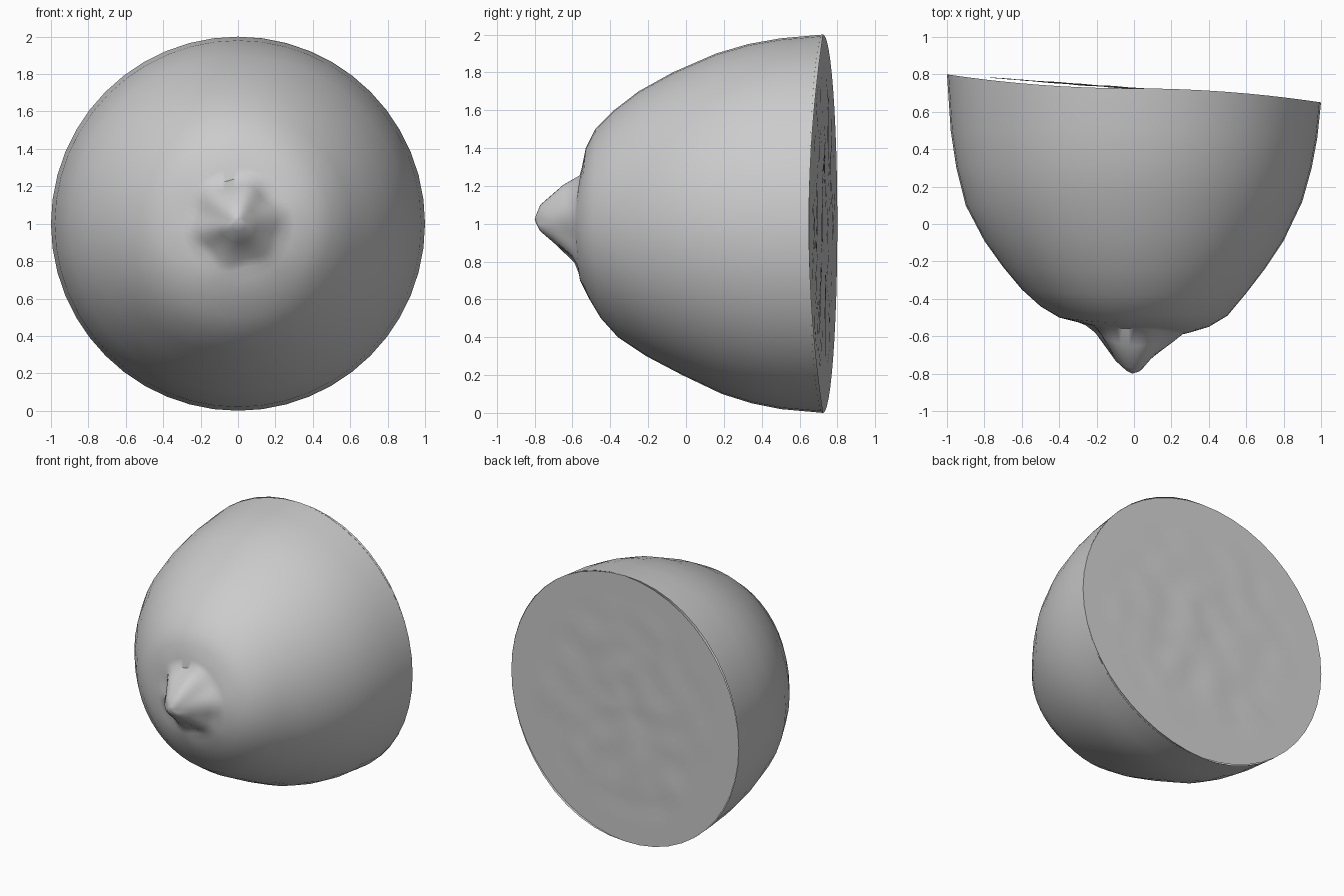
import bpy, bmesh, math
from mathutils import Vector, noise

old = bpy.data.objects.get("Cube")
if old:
    bpy.data.objects.remove(old, do_unlink=True)

SEGMENTS = 48
CENTRE_Z = 1.0

# Each ring: radius, then depth y toward +x, top, -x and bottom
RINGS = [
    (1.0, .65, .725, .8, .725),
    (.98, .46, .5, .5, .5),
    (.95, .3, .33, .3, .35),
    (.9, .12, .16, .1, .19),
    (.8, -.09, -.07, -.09, -.02),
    (.7, -.24, -.25, -.23, -.21),
    (.6, -.37, -.38, -.35, -.36),
    (.5, -.49, -.48, -.44, -.45),
    (.4, -.55, -.53, -.5, -.51),
    (.3, -.58, -.55, -.525, -.56),
    (.25, -.59, -.56, -.54, -.57),
    (.2, -.63, -.65, -.58, -.59),
    (.1, -.71, -.77, -.73, -.7),
    (.04, -.78, -.795, -.785, -.77),
]


def blend_depth(depths, angle):
    """Mix the four depths of a ring by direction."""
    right, top, left, bottom = depths
    c, s = math.cos(angle), math.sin(angle)
    return (right if c > 0 else left) * c * c + (top if s > 0 else bottom) * s * s


def cut_depth(x):
    """Slanted plane of the cut face."""
    return .725 - .075 * x


def add_ring(bm, radius, depth_at, bumpy=0):
    ring = []
    for i in range(SEGMENTS):
        a = 2 * math.pi * i / SEGMENTS
        # the tip has a slightly six-sided base
        r = radius * (1 + .06 * math.cos(6 * (a + .82))) if .15 < radius < .28 and not bumpy else radius
        x, z = r * math.cos(a), r * math.sin(a)
        y = depth_at(a, x) + bumpy * noise.noise(Vector((x * 5, z * 5, 0)))
        ring.append(bm.verts.new((x, y, CENTRE_Z + z)))
    return ring


def bridge(bm, a, b):
    for i in range(SEGMENTS):
        j = (i + 1) % SEGMENTS
        bm.faces.new((a[i], a[j], b[j], b[i]))


def close(bm, ring, point):
    tip = bm.verts.new(point)
    for i in range(SEGMENTS):
        bm.faces.new((ring[i], ring[(i + 1) % SEGMENTS], tip))


bm = bmesh.new()

# Rind with pointed tip
rows = [add_ring(bm, r, lambda a, x, d=d: blend_depth(d, a)) for r, *d in RINGS]
for outer, inner in zip(rows, rows[1:]):
    bridge(bm, outer, inner)
close(bm, rows[-1], (-.01, -.8, CENTRE_Z + .02))

# Flat, faintly uneven cut face
outer = add_ring(bm, 1.0, lambda a, x: cut_depth(x))
for step in range(14, 0, -1):
    bumps = .008 if step < 12 else 0
    inner = add_ring(bm, step / 15, lambda a, x: cut_depth(x), bumps)
    bridge(bm, outer, inner)
    outer = inner
close(bm, outer, (0, cut_depth(0), CENTRE_Z))

bmesh.ops.remove_doubles(bm, verts=bm.verts, dist=.0005)
bmesh.ops.recalc_face_normals(bm, faces=bm.faces)
mesh = bpy.data.meshes.new("halved_fruit")
bm.to_mesh(mesh)
bm.free()

fruit = bpy.data.objects.new("halved_fruit", mesh)
bpy.context.collection.objects.link(fruit)

# Single plain colour
grey = bpy.data.materials.new("plain_grey")
grey.use_nodes = True
colour = (.6, .6, .6, 1)
grey.diffuse_color = colour
grey.node_tree.nodes["Principled BSDF"].inputs["Base Color"].default_value = colour
mesh.materials.append(grey)

bpy.context.view_layer.objects.active = fruit
fruit.select_set(True)
bpy.ops.object.shade_smooth_by_angle(angle=math.radians(50))
